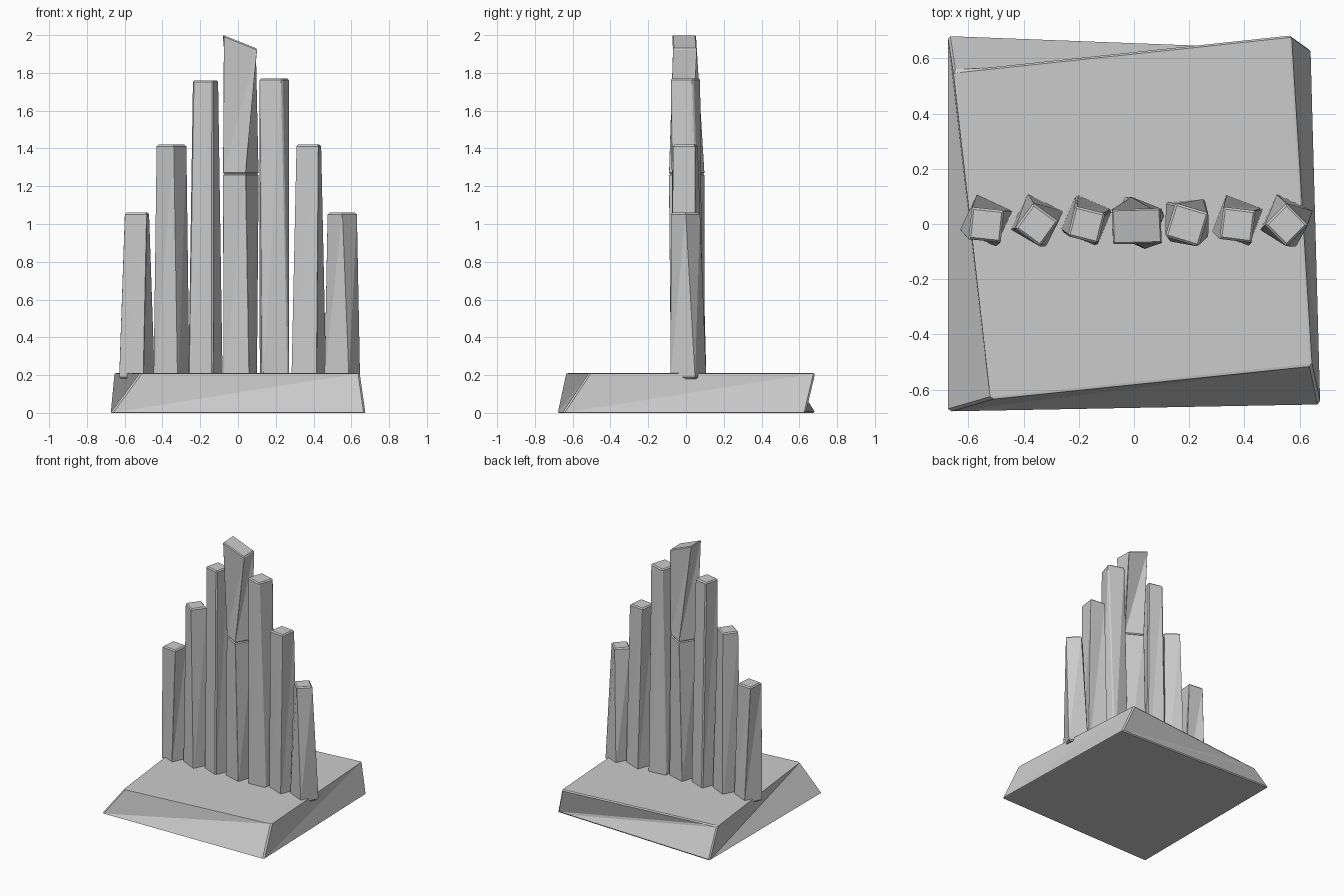
import bpy, bmesh
from math import sin, cos, radians

if "Cube" in bpy.data.objects:
    bpy.data.objects.remove(bpy.data.objects["Cube"])


def loft(name, low, high, bevel):
    """Closed block between two four-cornered rings, sides split into triangles."""
    bm = bmesh.new()
    a = [bm.verts.new(p) for p in low]
    b = [bm.verts.new(p) for p in high]
    bm.faces.new(a[::-1])
    bm.faces.new(b)
    for i in range(4):
        j = (i + 1) % 4
        bm.faces.new((a[i], a[j], b[j]))
        bm.faces.new((a[i], b[j], b[i]))
    bmesh.ops.recalc_face_normals(bm, faces=bm.faces)
    mesh = bpy.data.meshes.new(name)
    bm.to_mesh(mesh)
    bm.free()
    ob = bpy.data.objects.new(name, mesh)
    bpy.context.collection.objects.link(ob)
    mod = ob.modifiers.new("worn_edges", 'BEVEL')
    mod.width = bevel
    mod.segments = 1
    mod.limit_method = 'ANGLE'
    mod.angle_limit = radians(40)
    return ob


def ring(x, y, z, rx, ry, angle, slope=0.0):
    """Turned square ring; slope tilts it along x."""
    pts = []
    for k in range(4):
        t = radians(angle + 90 * k)
        dx = rx * cos(t)
        pts.append((x + dx, y + ry * sin(t), z + slope * dx))
    return pts


# Slab with a slightly turned, smaller top
loft("base",
     [(-0.675, -0.68, 0), (0.675, -0.655, 0), (0.64, 0.635, 0), (-0.675, 0.685, 0)],
     [(-0.52, -0.635, 0.21), (0.645, -0.515, 0.21),
      (0.57, 0.685, 0.21), (-0.655, 0.555, 0.21)], 0.009)

# Row of tapered twisted shards: x, height, foot angle, top angle, top radius
shards = [
    (-0.535, 1.06, 20, 39, 0.083),
    (-0.352, 1.42, 19, 9, 0.08),
    (-0.172, 1.76, 22, 31, 0.08),
    (0.192, 1.77, 50, 28, 0.09),
    (0.375, 1.42, 24, 38, 0.083),
    (0.552, 1.06, 20, 0, 0.078),
]
for n, (x, h, foot, top, r) in enumerate(shards):
    loft(f"shard_{n + 1}", ring(x, 0.013, 0.18, 0.101, 0.101, foot),
         ring(x, -0.003, h, r, r, top), 0.008)

# Central shard: lower column and twisted slanted tip
mid = (0.015, 0.004, 1.265, 0.098, 0.098, 15)
loft("centre_lower", ring(0.012, 0.008, 0.18, 0.1, 0.1, 28), ring(*mid), 0.006)
loft("centre_tip", ring(*mid),
     ring(0.01, -0.008, 1.965, 0.125, 0.09, 47, -0.4), 0.006)
